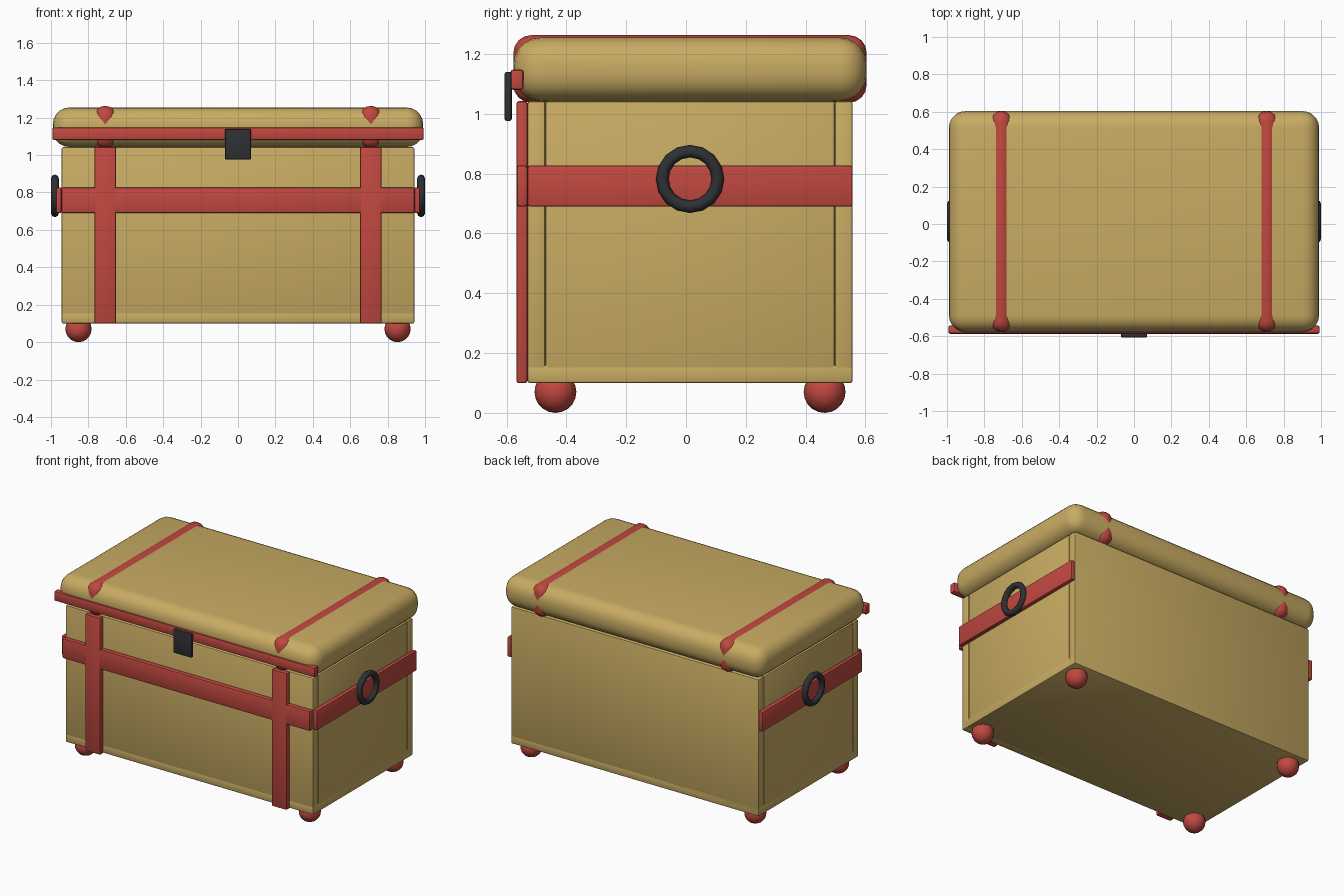
import bpy
from math import radians

if "Cube" in bpy.data.objects:
    bpy.data.objects.remove(bpy.data.objects["Cube"])


def material(name, rgb):
    m = bpy.data.materials.new(name)
    m.diffuse_color = (*rgb, 1)
    m.use_nodes = True
    m.node_tree.nodes["Principled BSDF"].inputs["Base Color"].default_value = m.diffuse_color
    return m


WOOD = material("wood", (0.58, 0.41, 0.125))
RED = material("red_trim", (0.53, 0.065, 0.05))
IRON = material("dark_metal", (0.027, 0.03, 0.034))


def finish(name, mat, angle=40):
    ob = bpy.context.object
    ob.name = name
    ob.data.materials.append(mat)
    bpy.ops.object.shade_smooth_by_angle(angle=radians(angle))
    return ob


def box(name, mat, x, y, z, bevel=0.008, segments=2):
    """Bevelled box from (min, max) ranges on each axis."""
    bpy.ops.mesh.primitive_cube_add(size=1, location=[(a + b) / 2 for a, b in (x, y, z)])
    bpy.context.object.scale = [b - a for a, b in (x, y, z)]
    bpy.ops.object.transform_apply(location=False, rotation=False, scale=True)
    mod = bpy.context.object.modifiers.new("bevel", "BEVEL")
    mod.width, mod.segments = bevel, segments
    bpy.ops.object.modifier_apply(modifier="bevel")
    return finish(name, mat)


def span(c, half):
    return (c - half, c + half)


W = 0.943                      # half width of the body
Y0, Y1 = -0.53, 0.557          # front and back of the body
YC = (Y0 + Y1) / 2
BODY_Z = (0.1, 1.042)

# Body boards
box("floor_board", WOOD, (-W, W), (Y0, Y1), (0.1, 0.16))
box("front_board", WOOD, (-W, W), (Y0, Y0 + 0.06), BODY_Z)
box("back_board", WOOD, (-W, W), (Y1 - 0.06, Y1), BODY_Z)

# Padded lid with front trim and clasp
box("lid", WOOD, span(0, 0.99), (-0.577, 0.604), (1.043, 1.255), 0.09, 5)
box("lid_front_trim", RED, span(0, 0.993), (-0.587, -0.543), (1.08, 1.148), 0.01)
box("clasp", IRON, span(0, 0.07), (-0.607, -0.582), (0.976, 1.14))

# Front belt
box("front_belt", RED, (-W, W), (-0.566, Y0), (0.69, 0.827))

for s, side in ((-1, "left"), (1, "right")):
    # End board, belt and ring handle
    box(side + "_board", WOOD, span(s * (W - 0.03), 0.03), (Y0 + 0.06, Y1 - 0.06), BODY_Z)
    box(side + "_belt", RED, span(s * (W + 0.015), 0.015), (Y0, Y1), (0.69, 0.827))
    bpy.ops.mesh.primitive_torus_add(
        location=(s * 0.979, YC, 0.782), rotation=(0, radians(90), 0),
        major_segments=16, minor_segments=8, major_radius=0.093, minor_radius=0.021)
    finish(side + "_ring_handle", IRON, 50)

    # Front strap and the rounded strap over the lid
    box(side + "_front_strap", RED, span(s * 0.71, 0.058), (-0.567, Y0), BODY_Z)
    box(side + "_lid_strap", RED, span(s * 0.71, 0.06), (-0.577, 0.604), (1.037, 1.263), 0.059, 4)

    # Ball feet
    for t, end in ((-1, "front"), (1, "back")):
        bpy.ops.mesh.primitive_uv_sphere_add(
            segments=16, ring_count=10, radius=0.07,
            location=(s * 0.853, YC + t * 0.45, 0.07))
        finish(f"{end}_{side}_foot", RED, 50)
